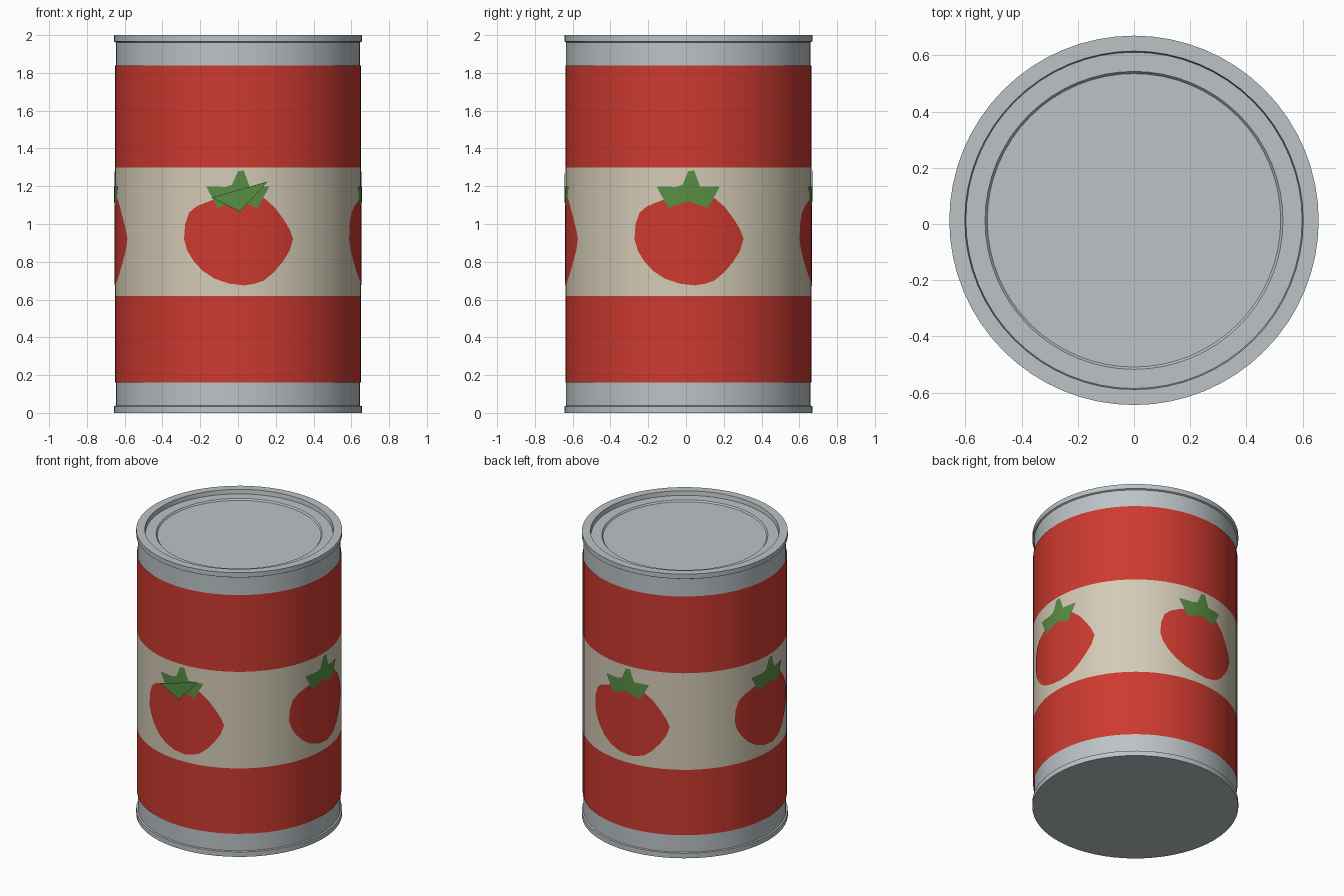
import bpy, bmesh, math
from mathutils import Vector

if "Cube" in bpy.data.objects:
    bpy.data.objects.remove(bpy.data.objects["Cube"], do_unlink=True)

SEGS = 64
CENTRE_Y = 0.013
LABEL_R = 0.652


def material(name, rgb):
    lin = [((c / 255 + 0.055) / 1.055) ** 2.4 for c in rgb] + [1.0]
    m = bpy.data.materials.new(name)
    m.use_nodes = True
    m.diffuse_color = lin
    m.node_tree.nodes["Principled BSDF"].inputs["Base Color"].default_value = lin
    return m


METAL = material("tin grey", (188, 195, 198))
RED = material("tomato red", (205, 58, 48))
CREAM = material("label cream", (212, 203, 182))
GREEN = material("leaf green", (88, 142, 69))


def finish(name, bm, mat, smooth=True):
    mesh = bpy.data.meshes.new(name)
    bm.to_mesh(mesh)
    bm.free()
    mesh.materials.append(mat)
    ob = bpy.data.objects.new(name, mesh)
    ob.location.y = CENTRE_Y
    bpy.context.collection.objects.link(ob)
    if smooth:
        bpy.ops.object.select_all(action="DESELECT")
        ob.select_set(True)
        bpy.context.view_layer.objects.active = ob
        bpy.ops.object.shade_smooth_by_angle(angle=math.radians(30))
    return ob


def lathe(name, profile, mat, caps=False):
    """Spin (radius, z) points, listed bottom to top on the outside."""
    bm = bmesh.new()
    rings = []
    for r, z in profile:
        rings.append([bm.verts.new((r * math.cos(2 * math.pi * i / SEGS),
                                    r * math.sin(2 * math.pi * i / SEGS), z))
                      for i in range(SEGS)])
    for a, b in zip(rings, rings[1:]):
        for i in range(SEGS):
            j = (i + 1) % SEGS
            bm.faces.new((a[i], a[j], b[j], b[i]))
    if caps:
        bm.faces.new(rings[0][::-1])
        bm.faces.new(rings[-1])
    return finish(name, bm, mat)


def decal(name, outline, radius, angle, mat):
    """Wrap a flat (x, z) outline around the can, facing the given angle."""
    bm = bmesh.new()
    bm.faces.new([bm.verts.new((math.asin(x / LABEL_R), 0, z)) for x, z in outline])
    bmesh.ops.triangulate(bm, faces=bm.faces[:])
    # Cut along the can's own facets so the plate bends with them
    step = 2 * math.pi / SEGS
    for k in range(-6, 7):
        bmesh.ops.bisect_plane(bm, geom=bm.verts[:] + bm.edges[:] + bm.faces[:],
                               dist=1e-6, plane_co=(k * step, 0, 0), plane_no=(1, 0, 0))
    for v in bm.verts:
        t = v.co.x + angle
        v.co = Vector((radius * math.cos(t), radius * math.sin(t), v.co.z))
    bm.normal_update()
    for f in bm.faces:
        c = f.calc_center_median()
        if f.normal.dot(Vector((c.x, c.y, 0))) < 0:
            f.normal_flip()
    return finish(name, bm, mat)


# Metal can with rolled rims and a recessed, stepped lid
lathe("can_body", [
    (0.657, 0.0), (0.657, 0.035), (0.647, 0.038),
    (0.647, 1.962), (0.657, 1.967), (0.657, 2.0),
    (0.602, 2.0), (0.598, 1.97), (0.53, 1.97), (0.522, 1.96),
], METAL, caps=True)

# Paper label in three bands
for name, low, high, mat in (("label_lower_band", 0.16, 0.62, RED),
                             ("label_middle_band", 0.62, 1.30, CREAM),
                             ("label_upper_band", 1.30, 1.84, RED)):
    lathe(name, [(LABEL_R, low), (LABEL_R, high)], mat)

# Printed tomatoes with leafy tops, one per side
TOMATO = [
    (-0.285, 0.92), (-0.279, 1.0), (-0.258, 1.06), (-0.22, 1.093), (-0.167, 1.115),
    (-0.12, 1.132), (-0.07, 1.152), (0.0, 1.162), (0.09, 1.157), (0.14, 1.135),
    (0.194, 1.088), (0.241, 1.024), (0.273, 0.97), (0.291, 0.922), (0.273, 0.86),
    (0.236, 0.80), (0.188, 0.743), (0.135, 0.70), (0.088, 0.684), (0.035, 0.675),
    (-0.045, 0.684), (-0.125, 0.711), (-0.188, 0.753), (-0.236, 0.806), (-0.268, 0.86)]
LEAVES = [
    (0.0, 1.28), (0.03, 1.283), (0.018, 1.205), (0.06, 1.199), (0.165, 1.198),
    (0.065, 1.16), (0.103, 1.085), (0.0, 1.12), (-0.108, 1.085), (-0.068, 1.16),
    (-0.167, 1.198), (-0.065, 1.197), (-0.032, 1.207)]
for k, side in enumerate(("front", "left", "back", "right")):
    angle = (k - 1) * math.pi / 2
    decal("tomato_" + side, TOMATO, LABEL_R + 0.002, angle, RED)
    decal("leaves_" + side, LEAVES, LABEL_R + 0.004, angle, GREEN)

# Loose flat leaf standing just off the front
bm = bmesh.new()
bm.faces.new([bm.verts.new((x, -0.67 - CENTRE_Y, z))
              for x, z in ((-0.14, 1.14), (0.01, 1.065), (0.157, 1.225))])
finish("front_leaf", bm, GREEN, smooth=False)
